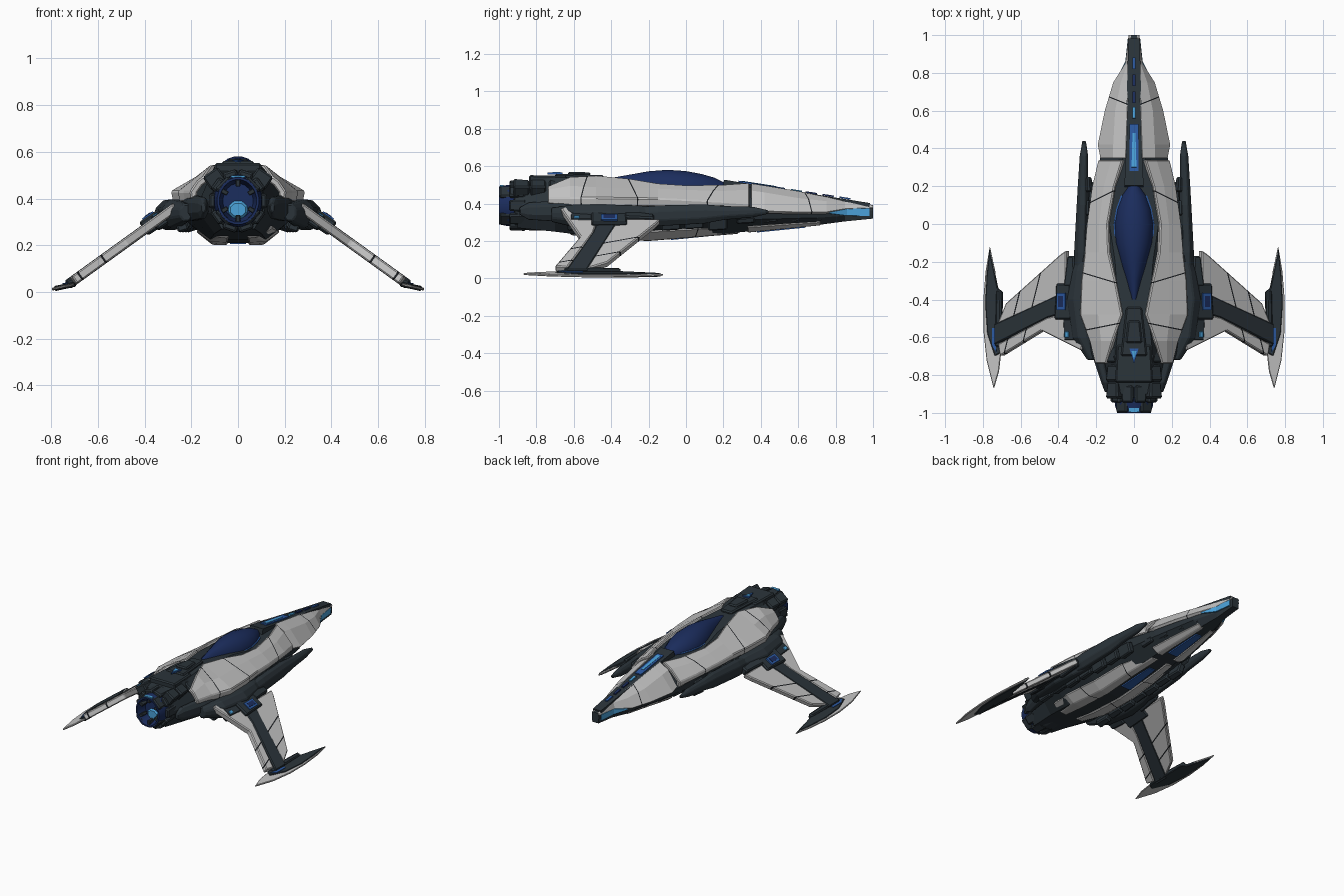
import bpy, bmesh
from math import sin, cos, pi, radians
from mathutils import Vector, Matrix

if "Cube" in bpy.data.objects:
    bpy.data.objects.remove(bpy.data.objects["Cube"])


def paint(name, r, g, b):
    m = bpy.data.materials.new(name)
    m.use_nodes = True
    m.diffuse_color = (r, g, b, 1)
    m.node_tree.nodes["Principled BSDF"].inputs["Base Color"].default_value = (r, g, b, 1)
    return m


WHITE = paint("pale armour", .54, .54, .54)
DARK = paint("charcoal metal", .024, .034, .042)
SEAM = paint("seam black", .012, .014, .017)
NAVY = paint("navy glass", .011, .026, .11)
BLUE = paint("mid blue", .025, .1, .36)
GLOW = paint("light blue", .07, .36, .7)


def finish(name, bm, mat, mirror=False, thick=0, offset=0, bevel=0, smooth=False, seams=()):
    # Score narrow dark seams, then add the modifiers
    for co, no in seams:
        co, no = Vector(co), Vector(no).normalized()
        for side in (-.003, .003):
            bmesh.ops.bisect_plane(bm, geom=bm.verts[:] + bm.edges[:] + bm.faces[:],
                                   plane_co=co + no * side, plane_no=no)
        for f in bm.faces:
            if abs((f.calc_center_median() - co).dot(no)) < .003:
                f.material_index = 1
    me = bpy.data.meshes.new(name)
    bm.to_mesh(me)
    bm.free()
    ob = bpy.data.objects.new(name, me)
    bpy.context.collection.objects.link(ob)
    me.materials.append(mat)
    me.materials.append(SEAM)
    if mirror:
        ob.modifiers.new("Mirror", "MIRROR").use_mirror_merge = False
    if thick:
        s = ob.modifiers.new("Thickness", "SOLIDIFY")
        s.thickness, s.offset = thick, offset
    if bevel:
        b = ob.modifiers.new("Bevel", "BEVEL")
        b.width, b.segments, b.limit_method = bevel, 1, "ANGLE"
    if smooth:
        bpy.ops.object.select_all(action="DESELECT")
        ob.select_set(True)
        bpy.context.view_layer.objects.active = ob
        bpy.ops.object.shade_smooth_by_angle(angle=radians(40))
    return ob


def skin(rings, closed=True, up=1):
    # Bridge a series of point rows; cap them when closed
    bm = bmesh.new()
    rows = [[bm.verts.new(p) for p in r] for r in rings]
    n = len(rows[0])
    for a, b in zip(rows, rows[1:]):
        for i in range(n if closed else n - 1):
            j = (i + 1) % n
            bm.faces.new((a[i], a[j], b[j], b[i]))
    if closed:
        bm.faces.new(rows[0])
        bm.faces.new(rows[-1])
    bmesh.ops.recalc_face_normals(bm, faces=bm.faces)
    if not closed and up * sum(f.normal.z for f in bm.faces) < 0:
        bmesh.ops.reverse_faces(bm, faces=bm.faces)
    return bm


def tube(name, stations, mat, sides=8, **kw):
    # Elliptical body along y: each station is y, x, z, x radius, z radius
    turn = [(i + .5) * 2 * pi / sides for i in range(sides)]
    rings = [[(x + rx * cos(a), y, z + rz * sin(a)) for a in turn] for y, x, z, rx, rz in stations]
    return finish(name, skin(rings), mat, **kw)


def armour(name, stations, mat=WHITE, up=1, bevel=.006, **kw):
    # Curved plate: each station is y followed by x, z pairs
    rows = [[(s[i], s[0], s[i + 1]) for i in range(1, len(s), 2)] for s in stations]
    return finish(name, skin(rows, False, up), mat, mirror=True, offset=-1, bevel=bevel, **kw)


def slab(name, outline, height, mat, thick, **kw):
    # Flat plate from a top outline and a height rule
    bm = bmesh.new()
    bm.faces.new([bm.verts.new((x, y, height(x, y))) for x, y in outline])
    bmesh.ops.recalc_face_normals(bm, faces=bm.faces)
    return finish(name, bm, mat, thick=thick, **kw)


def block(name, at, size, mat=DARK, turn=0, taper=1, bevel=.008, mirror=True):
    # Chamfered box rolled about y, its front end tapered
    bm = bmesh.new()
    bmesh.ops.create_cube(bm, size=1)
    for v in bm.verts:
        k = taper if v.co.y > 0 else 1
        v.co = Vector((v.co.x * size[0] * k, v.co.y * size[1], v.co.z * size[2] * k))
    bmesh.ops.transform(bm, verts=bm.verts,
                        matrix=Matrix.Translation(at) @ Matrix.Rotation(radians(turn), 4, "Y"))
    return finish(name, bm, mat, mirror=mirror, bevel=bevel)


# Dark core hull: y, top half width, top, half width, middle, keel half width, keel
core = [(-.9, .08, .51, .12, .39, .07, .27), (-.7, .1, .54, .17, .38, .1, .25),
        (-.5, .08, .54, .25, .37, .12, .225), (-.2, .1, .515, .245, .37, .11, .21),
        (0, .13, .485, .23, .37, .1, .225), (.2, .1, .49, .2, .37, .09, .238),
        (.4, .045, .488, .172, .355, .075, .258), (.7, .035, .44, .105, .35, .05, .285),
        (.85, .03, .413, .04, .355, .025, .305), (1, .024, .39, .027, .36, .024, .32)]
rings = []
for y, wt, zt, w, zm, wb, zb in core:
    half = [(wt, zt), (w, zm), (w * .93, zm * .6 + zb * .4), (wb, zb)]
    rings.append([(x, y, z) for x, z in half] + [(-x, y, z) for x, z in reversed(half)])
finish("core_hull", skin(rings), DARK)

# Upper white armour
armour("hull_armour", [
    (-.74, .15, .495, .175, .475, .205, .43, .2, .4), (-.62, .115, .545, .175, .495, .235, .43, .225, .385),
    (-.48, .065, .552, .19, .488, .287, .432, .277, .385), (-.3, .1, .535, .185, .485, .28, .43, .27, .385),
    (-.15, .135, .51, .185, .48, .262, .427, .252, .385), (0, .14, .5, .185, .473, .25, .42, .242, .383),
    (.2, .105, .503, .16, .468, .222, .41, .215, .375), (.34, .062, .513, .12, .475, .188, .4, .183, .36)],
    thick=.03, seams=[((.2, .13, .4), (.5, 1, 0)), ((.2, -.28, .4), (-.3, 1, 0)), ((.2, -.55, .4), (.2, 1, 0))])
armour("nose_armour", [
    (.35, .045, .508, .11, .47, .178, .37), (.42, .042, .497, .11, .46, .192, .36),
    (.6, .036, .467, .1, .43, .155, .355), (.75, .03, .44, .07, .413, .11, .355),
    (.85, .022, .42, .034, .41, .046, .372), (1, .016, .392, .026, .39, .029, .378)],
    thick=.02, seams=[((.1, .66, .4), (-.4, 1, 0))])
armour("nose_side_light", [(.77, .092, .354, .092, .347), (.86, .044, .372, .046, .336), (.98, .032, .374, .033, .334)],
       GLOW, bevel=0, thick=.009)

# Belly armour and keel lights
armour("belly_armour", [
    (-.62, .04, .232, .08, .234, .15, .275), (-.45, .045, .212, .12, .215, .18, .26),
    (-.2, .045, .2, .11, .202, .17, .25), (.05, .045, .22, .1, .222, .155, .265),
    (.28, .035, .238, .08, .242, .11, .275)], up=-1, thick=.015,
    seams=[((.1, -.3, .2), (.3, 1, 0)), ((.1, .05, .2), (-.3, 1, 0))])
armour("nose_belly_armour", [
    (.33, .045, .245, .09, .246, .13, .274), (.5, .04, .262, .07, .263, .108, .286),
    (.72, .025, .284, .05, .285, .072, .302)], up=-1, thick=.01)
for name, y, z in (("belly_light", .04, .222), ("nose_keel_light", .5, .262)):
    slab(name, [(-.035, y - .12), (.035, y - .12), (.022, y + .14), (-.022, y + .14)],
         lambda x, v: z + .1 * (v - y), BLUE, .009)

# Canopy, its lit rim and the spine
glass = [(.2, .03, .515), (.15, .065, .54), (.08, .09, .56), (0, .104, .575), (-.1, .098, .582),
         (-.2, .074, .574), (-.3, .047, .556), (-.4, .022, .538)]
tube("canopy", [(y, 0, .475, w, top - .475) for y, w, top in glass], NAVY, 20, smooth=True)
tube("canopy_rim", [(y, 0, .492, w + .005, .012) for y, w, top in glass[1:6]], BLUE, 20, smooth=True)
spine = lambda x, y: .511 - .155 * (y - .28)
slab("spine_channel", [(-.05, .2), (.05, .2), (.03, .98), (-.03, .98)],
     lambda x, y: .508 - .16 * (y - .2), DARK, .04)
slab("spine_light", [(-.024, .28), (.024, .28), (.024, .53), (-.024, .53)],
     lambda x, y: spine(x, y) + .007, BLUE, .009)
slab("spine_light_core", [(-.013, .3), (.013, .3), (.008, .48), (-.008, .48)],
     lambda x, y: spine(x, y) + .011, GLOW, .006)
for y, mat in ((.56, GLOW), (.64, NAVY), (.73, NAVY), (.82, BLUE)):
    slab("nose_spine_light", [(-.009, y), (.009, y), (.008, y + .06), (-.008, y + .06)],
         lambda x, v: spine(x, v) + .007, mat, .008)
block("nose_cap", (0, .985, .355), (.05, .025, .064), DARK, mirror=False)

# Rear deck
block("rear_deck", (0, -.57, .54), (.14, .26, .04), taper=.6, mirror=False)
block("rear_deck_hump", (0, -.57, .558), (.09, .12, .025), taper=.7, mirror=False)
block("rear_deck_base", (0, -.74, .522), (.2, .2, .06), taper=.9, mirror=False)
slab("rear_deck_light", [(-.024, -.66), (0, -.74), (.024, -.66)], lambda x, y: .561, BLUE, .009)
slab("rear_deck_light_core", [(-.014, -.672), (0, -.715), (.014, -.672)], lambda x, y: .565, GLOW, .006)
for y in (-.69, -.79, -.88):
    block("rear_shoulder", (.1, y, .485), (.08, .085, .07), turn=35, taper=.85)

# Engine with collar plates and glowing nozzle
tube("engine_body", [(-.66, 0, .385, .13, .13), (-.84, 0, .385, .125, .13), (-.92, 0, .39, .11, .125)],
     DARK, 16, bevel=.006)
for i in range(10):
    a = 2 * pi * (i + .5) / 10
    block("collar_plate", (.108 * sin(a), -.9, .39 + .118 * cos(a)), (.06, .09, .03),
          turn=36 * (i + .5), taper=1.1, mirror=False)
tube("nozzle", [(-.9, 0, .39, .108, .116), (-.96, 0, .39, .102, .11), (-1, 0, .39, .09, .102),
                (-1, 0, .39, .08, .092), (-.93, 0, .39, .065, .075)], NAVY, 20, smooth=True)
for i in range(4):
    a = pi * (i + .5) / 2
    block("nozzle_guard", (.088 * sin(a), -.96, .39 + .1 * cos(a)), (.08, .075, .024), turn=90 * (i + .5),
          mirror=False)
tube("nozzle_glow", [(-.935, 0, .352, .045, .04), (-.945, 0, .352, .035, .03)], GLOW, 8)
for i in range(6):
    a = 2 * pi * i / 6
    block("nozzle_vane", (.066 * sin(a), -.965, .39 + .076 * cos(a)), (.02, .05, .03), DARK,
          60 * i, bevel=.003, mirror=False)
slab("nozzle_top_light", [(-.03, -.995), (.03, -.995), (.03, -.975), (-.03, -.975)],
     lambda x, y: .495, GLOW, .008)

# Side pods, nacelles and rear fins
pair = dict(mirror=True, bevel=.006)
tube("side_pod", [(-.28, .285, .33, .03, .05), (-.15, .28, .335, .04, .06), (.1, .272, .345, .034, .055),
                  (.2, .27, .35, .03, .04), (.36, .265, .355, .024, .03), (.44, .264, .355, .01, .01)],
     DARK, **pair)
tube("nacelle", [(-.72, .22, .34, .03, .04), (-.6, .27, .335, .06, .065), (-.4, .29, .33, .07, .07),
                 (-.25, .28, .33, .05, .065), (-.12, .255, .33, .03, .05)], DARK, **pair)
tube("rear_fin", [(-.89, .145, .36, .01, .02), (-.84, .15, .36, .025, .05), (-.68, .19, .36, .04, .06),
                  (-.55, .22, .36, .03, .05)], DARK, **pair)
for i in range(7):
    y = -.58 + i * .125
    block("flank_plate", (.245 - .006 * i, y, .3 + .008 * (i % 2)), (.05, .105, .085), turn=18, taper=.85)
    block("upper_flank_plate", (.28 - .006 * i, y + .04, .365), (.045, .08, .045), turn=35, taper=.75)
for i in range(4):
    block("nose_flank_plate", (.155 - .027 * i, .32 + .12 * i, .315 + .004 * i), (.03, .1, .045), turn=20, taper=.8)

# Wing roots
block("wing_root", (.36, -.41, .3), (.11, .19, .07), turn=34, taper=.85)
block("wing_root_light", (.385, -.41, .325), (.055, .09, .012), BLUE, 34, bevel=0)
block("wing_root_lens", (.387, -.41, .329), (.03, .06, .008), NAVY, 34, bevel=0)
block("wing_root_front", (.325, -.25, .315), (.07, .16, .08), turn=30, taper=.6)
block("wing_root_rear", (.32, -.56, .315), (.09, .12, .06), turn=34, taper=1.1)
block("wing_root_lamp", (.35, -.585, .32), (.025, .03, .03), GLOW, 34, bevel=.003)

# Swept drooping wings
droop = lambda x, y: .275 - .72 * (x - .39)
cuts = [((.52, -.4, .2), (1, .25, 0)), ((.63, -.5, .1), (1, .25, 0))]
slab("wing_front", [(.35, -.14), (.38, -.16), (.67, -.42), (.715, -.53), (.45, -.41), (.35, -.36)],
     droop, WHITE, .036, seams=cuts, **pair)
slab("wing_rear", [(.34, -.47), (.45, -.495), (.71, -.635), (.7, -.7), (.48, -.565), (.27, -.67), (.25, -.6)],
     droop, WHITE, .04, seams=cuts, **pair)
slab("wing_spar", [(.36, -.36), (.46, -.405), (.73, -.53), (.73, -.64), (.45, -.498), (.36, -.47)],
     droop, DARK, .043, **pair)

# Wing tip blades
tilt = lambda x, y: .011 + .22 * (.8 - x)
slab("tip_blade", [(.763, -.12), (.785, -.25), (.797, -.4), (.797, -.56), (.78, -.72), (.742, -.872),
                   (.715, -.78), (.7, -.65), (.71, -.5), (.735, -.25)], tilt, WHITE, .012, mirror=True, bevel=.003)
slab("tip_cover", [(.764, -.13), (.778, -.27), (.786, -.42), (.775, -.58), (.735, -.7), (.7, -.68),
                   (.695, -.36), (.72, -.34), (.74, -.24)], tilt, DARK, .022, mirror=True, bevel=.004)
block("tip_joint", (.715, -.5, .043), (.04, .3, .03), turn=25, taper=.7)
slab("tip_light", [(.728, -.68), (.752, -.64), (.752, -.55), (.738, -.55)],
     lambda x, y: tilt(x, y) + .011, BLUE, .009, mirror=True)
